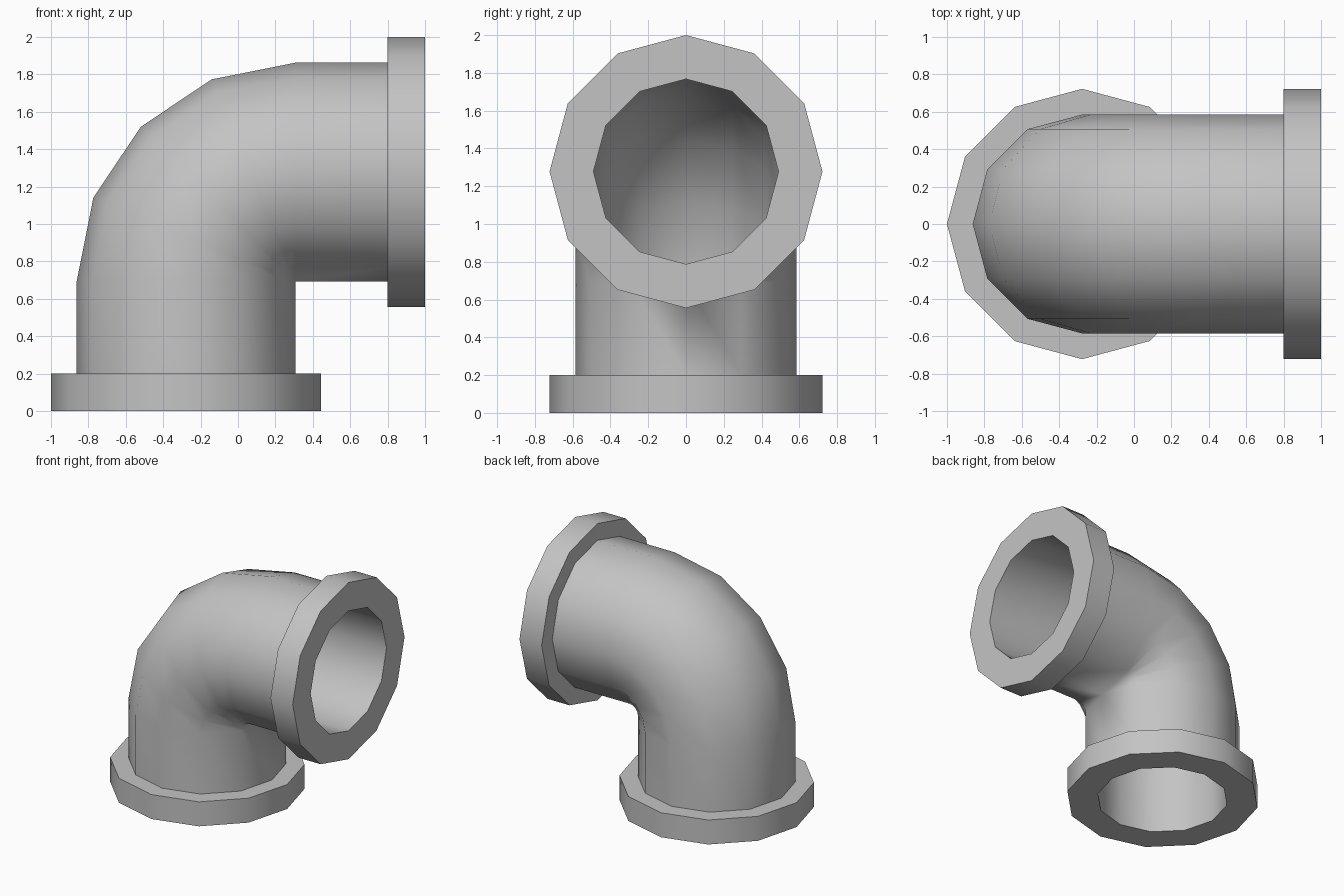
import bpy
import bmesh
from math import sin, cos, radians, tau

cube = bpy.data.objects.get("Cube")
if cube:
    bpy.data.objects.remove(cube, do_unlink=True)

SIDES = 12
PIPE, BORE, FLANGE = 0.585, 0.49, 0.7225   # radii
BEND = PIPE                                # bend radius: inner corner pinches to a point
LENGTH, THICK = 0.6925, 0.2                # straight run, flange thickness
PIVOT_X, PIVOT_Z = 0.3075, 0.6925

grey = bpy.data.materials.new("pipe_grey")
grey.use_nodes = True
colour = (0.55, 0.55, 0.55, 1)
grey.diffuse_color = colour
grey.node_tree.nodes["Principled BSDF"].inputs["Base Color"].default_value = colour


def ring(bm, radius, angle, offset):
    """Circle around the pipe axis, turned about the bend pivot and slid along the axis."""
    a = radians(angle)
    verts = []
    for j in range(SIDES):
        t = tau * j / SIDES
        u = BEND + radius * cos(t)
        verts.append(bm.verts.new((PIVOT_X - u * cos(a) + offset * sin(a),
                                   radius * sin(t),
                                   PIVOT_Z + u * sin(a) + offset * cos(a))))
    return verts


def sweep(name, sections):
    """Skin consecutive rings given as (radius, angle, offset)."""
    bm = bmesh.new()
    rings = [ring(bm, *s) for s in sections]
    for lo, hi in zip(rings, rings[1:]):
        for j in range(SIDES):
            k = (j + 1) % SIDES
            bm.faces.new((lo[j], hi[j], hi[k], lo[k]))
    bmesh.ops.remove_doubles(bm, verts=bm.verts, dist=0.0001)
    mesh = bpy.data.meshes.new(name)
    bm.to_mesh(mesh)
    bm.free()
    mesh.materials.append(grey)
    obj = bpy.data.objects.new(name, mesh)
    bpy.context.collection.objects.link(obj)
    bpy.ops.object.select_all(action="DESELECT")
    obj.select_set(True)
    bpy.context.view_layer.objects.active = obj
    bpy.ops.object.shade_smooth_by_angle(angle=radians(40))


def elbow(radius, end):
    """Straight run, quarter bend, straight run."""
    bend = [(radius, 22.5 * i, 0) for i in range(5)]
    return [(radius, 0, -end)] + bend + [(radius, 90, end)]


# Pipe wall, outside and inside
sweep("pipe_outer", elbow(PIPE, LENGTH - THICK))
sweep("pipe_bore", elbow(BORE, LENGTH)[::-1])

# Flanges at both ends: face, rim, shoulder
profile = [(BORE, LENGTH), (FLANGE, LENGTH),
           (FLANGE, LENGTH - THICK), (PIPE, LENGTH - THICK)]
sweep("bottom_flange", [(r, 0, -d) for r, d in profile])
sweep("side_flange", [(r, 90, d) for r, d in reversed(profile)])
